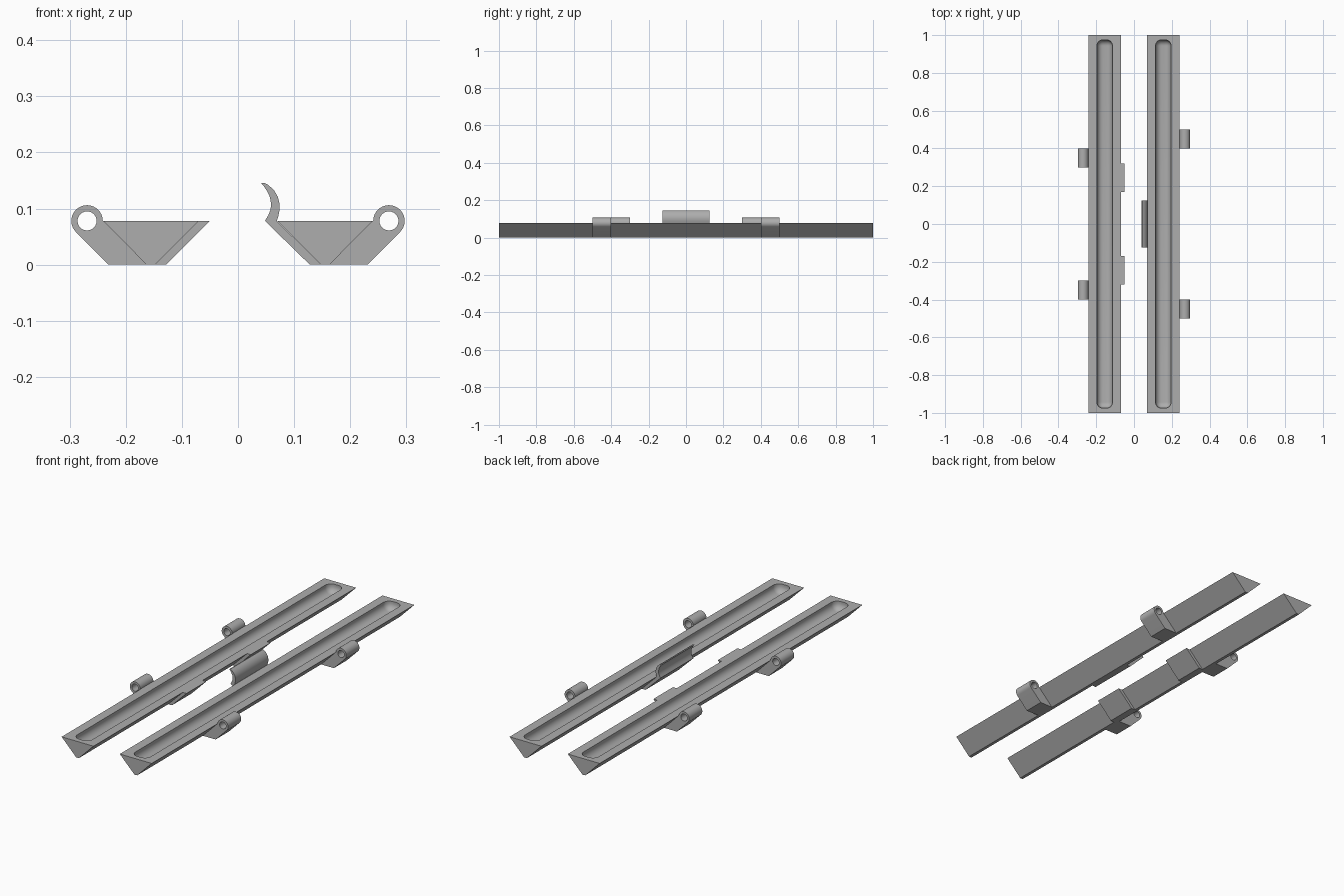
import bpy
import bmesh
from math import cos, sin, radians
from mathutils import Matrix

cube = bpy.data.objects.get("Cube")
if cube:
    bpy.data.objects.remove(cube, do_unlink=True)

grey = bpy.data.materials.new("grey plastic")
grey.use_nodes = True
COLOUR = (0.42, 0.42, 0.42, 1)
grey.diffuse_color = COLOUR
grey.node_tree.nodes["Principled BSDF"].inputs["Base Color"].default_value = COLOUR

TOP = 0.078
RING_X, RING_R, HOLE_R = 0.269, 0.028, 0.017


def add_object(name, bm):
    bmesh.ops.recalc_face_normals(bm, faces=bm.faces)
    mesh = bpy.data.meshes.new(name)
    bm.to_mesh(mesh)
    bm.free()
    mesh.materials.append(grey)
    obj = bpy.data.objects.new(name, mesh)
    bpy.context.collection.objects.link(obj)
    return obj


def prism(name, profile, y0, y1, side):
    """Extrude an x-z profile along y; side -1 mirrors it to the right."""
    bm = bmesh.new()
    face = bm.faces.new([bm.verts.new((side * x, y0, z)) for x, z in profile])
    new = bmesh.ops.extrude_face_region(bm, geom=[face])["geom"]
    verts = [v for v in new if isinstance(v, bmesh.types.BMVert)]
    bmesh.ops.translate(bm, verts=verts, vec=(0, y1 - y0, 0))
    return add_object(name, bm)


def circle(x, z, r, start, end, steps):
    angles = [radians(start + (end - start) * i / steps) for i in range(steps + 1)]
    return [(x + r * cos(a), z + r * sin(a)) for a in angles]


def finish(obj, cutter=None):
    """Cut the part if needed, then shade it smooth with sharp edges kept."""
    bpy.ops.object.select_all(action="DESELECT")
    bpy.context.view_layer.objects.active = obj
    obj.select_set(True)
    if cutter:
        mod = obj.modifiers.new("cut", "BOOLEAN")
        mod.operation, mod.solver, mod.object = "DIFFERENCE", "EXACT", cutter
        bpy.ops.object.modifier_apply(modifier=mod.name)
        bpy.data.objects.remove(cutter, do_unlink=True)
    bpy.ops.object.shade_smooth_by_angle(angle=radians(35))


def groove_cutter(side):
    """Long rounded box that hollows the top of a bar."""
    bm = bmesh.new()
    size = Matrix.Diagonal((0.082, 1.95, 0.16, 1))
    bmesh.ops.create_cube(bm, size=1, matrix=Matrix.Translation((side * 0.155, 0, TOP + 0.04)) @ size)
    bmesh.ops.bevel(bm, geom=bm.edges[:], offset=0.032, segments=8, profile=0.5, affect="EDGES")
    return add_object("groove_cutter", bm)


# Bars: tapered beams, each with a groove in the top
BAR = [(0.07, TOP), (0.24, TOP), (0.163, 0), (0.148, 0)]
# Lug: a slanted arm ending in a hinge ring
LUG = circle(RING_X, TOP, RING_R, 180, -45, 28) + [(0.231, 0), (0.163, 0), (0.24, TOP)]
HOLE = circle(RING_X, TOP, HOLE_R, 0, 345, 23)

for side, label, lug_y in ((1, "left", 0.45), (-1, "right", 0.35)):
    finish(prism(label + "_bar", BAR, -1, 1, side), groove_cutter(side))
    for y, end in ((-lug_y, "front"), (lug_y, "back")):
        lug = prism(f"{label}_{end}_hinge_lug", LUG, y - 0.05, y + 0.05, side)
        finish(lug, prism("hole_cutter", HOLE, y - 0.1, y + 0.1, side))

# Catches: slanted ledges on the inner side of the right bar
LEDGE = [(0.05, TOP), (0.07, TOP), (0.148, 0), (0.128, 0)]
for y, end in ((-0.245, "front"), (0.245, "back")):
    finish(prism(end + "_catch_ledge", LEDGE, y - 0.075, y + 0.075, -1))

# Latch: ledge on the left bar that carries a curved hook
HOOK = [(0.128, 0), (0.048, TOP), (0.054, 0.088), (0.058, 0.098), (0.059, 0.108),
        (0.057, 0.12), (0.052, 0.131), (0.046, 0.14), (0.041, 0.145), (0.046, 0.146),
        (0.054, 0.142), (0.064, 0.133), (0.071, 0.121), (0.074, 0.109), (0.074, 0.097),
        (0.072, 0.087), (0.069, TOP), (0.148, 0)]
finish(prism("latch_hook", HOOK, -0.125, 0.125, 1))
